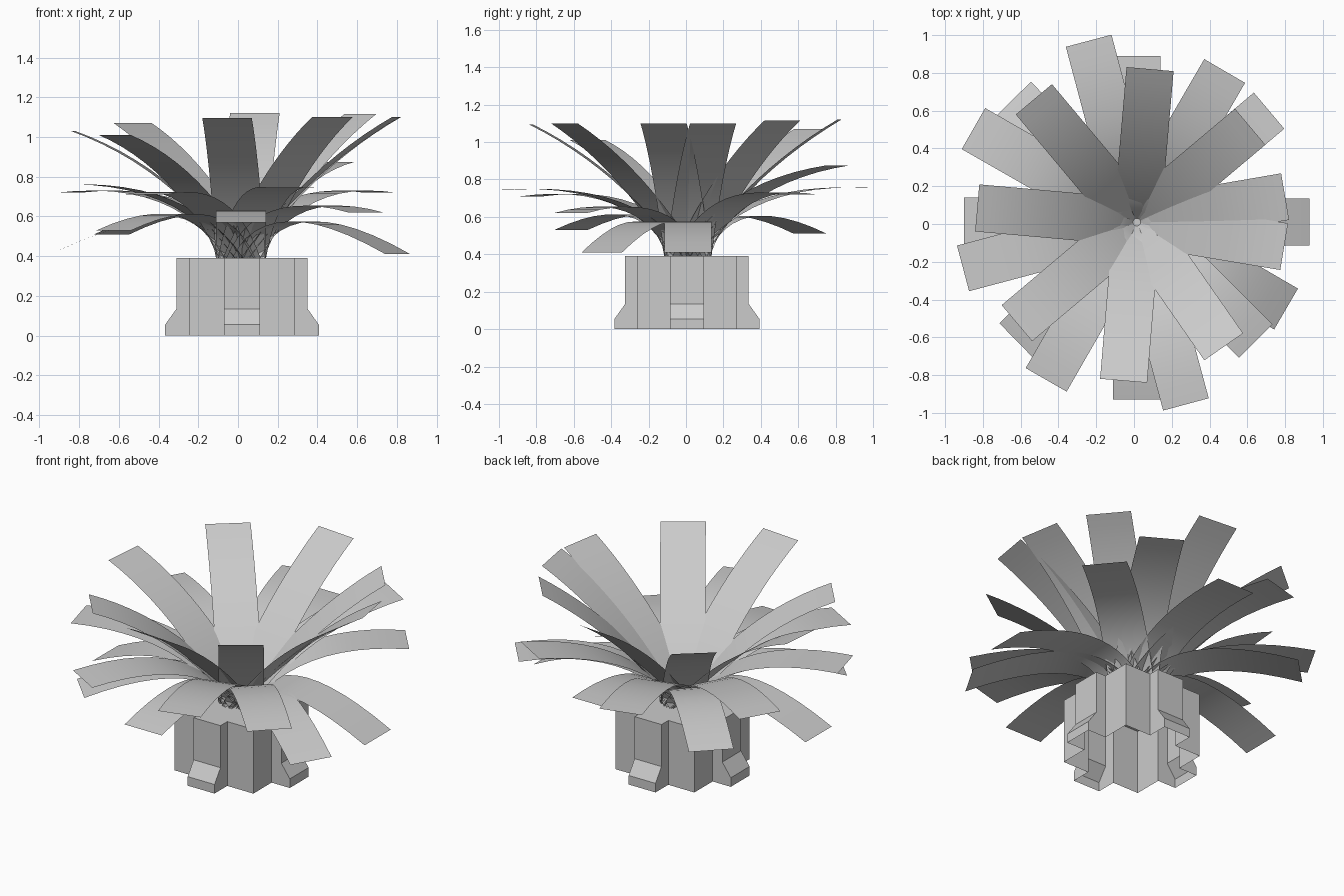
import bpy, bmesh
from math import hypot
from mathutils import Vector

if "Cube" in bpy.data.objects:
    bpy.data.objects.remove(bpy.data.objects["Cube"])

CX, CY = 0.02, 0.005


def make_object(name, bm, smooth=False):
    me = bpy.data.meshes.new(name)
    bm.to_mesh(me)
    bm.free()
    for p in me.polygons:
        p.use_smooth = smooth
    ob = bpy.data.objects.new(name, me)
    bpy.context.collection.objects.link(ob)
    return ob


# Planter: square shell with a rib and flared foot on each side, open below
def planter():
    bm = bmesh.new()
    s, w = 0.265, 0.09
    rings = []
    for z, e in ((0, 0.387), (0.055, 0.387), (0.135, 0.33), (0.39, 0.33)):
        side = [(s, -s), (s, -w), (e, -w), (e, w), (s, w)]
        ring = []
        for q in range(4):
            for x, y in side:
                for _ in range(q):
                    x, y = -y, x
                ring.append(bm.verts.new((CX + x, CY + y, z)))
        rings.append(ring)
    for a, b in zip(rings, rings[1:]):
        n = len(a)
        for i in range(n):
            j = (i + 1) % n
            bm.faces.new((a[i], a[j], b[j], b[i]))
    bm.faces.new(rings[-1])
    make_object("planter", bm)


# Leaf: constant-width strip swept along an arching curve to its tip
def leaf(name, tip, ctrl, width=0.25, steps=12):
    ox, oy = 0.015, 0.01
    dx, dy = tip[0] - ox, tip[1] - oy
    r = hypot(dx, dy)
    d = Vector((dx / r, dy / r, 0))
    side = Vector((-d.y, d.x, 0)) * width / 2
    bm = bmesh.new()
    rows = []
    for i in range(steps + 1):
        t = i / steps
        a, b, c = (1 - t) ** 2, 2 * t * (1 - t), t * t
        rad = a * 0.02 + b * ctrl[0] + c * r
        z = a * 0.39 + b * ctrl[1] + c * tip[2]
        p = Vector((ox, oy, z)) + d * rad
        rows.append((bm.verts.new(p - side), bm.verts.new(p + side)))
    for (a0, a1), (b0, b1) in zip(rows, rows[1:]):
        bm.faces.new((a0, b0, b1, a1))
    make_object(name, bm, smooth=True)


planter()

# Leaf tiers: curve control (radius, height) and leaf tip centres
tiers = {
    "upper_leaf": ((0.36, 0.855), [
        (0.085, 0.82, 1.12), (-0.53, 0.66, 1.07), (-0.83, 0.085, 1.03),
        (-0.62, -0.525, 1.01), (-0.055, -0.83, 1.095), (0.475, -0.65, 1.1),
        (0.795, -0.12, 1.1), (0.8, 0.145, 1.1), (0.615, 0.515, 1.115)]),
    "middle_leaf": ((0.3, 0.79), [
        (-0.24, 0.97, 0.755), (-0.85, 0.505, 0.72), (-0.905, -0.235, 0.76),
        (-0.465, -0.825, 0.71), (0.275, -0.955, 0.745),
        (0.715, 0.6, 0.72), (0.48, 0.81, 0.875)]),
    "lower_leaf": ((0.23, 0.75), [
        (0.015, 0.89, 0.71), (-0.635, 0.665, 0.51), (-0.9, 0.015, 0.43),
        (-0.625, -0.615, 0.53), (0.015, -0.93, 0.57), (0.645, -0.62, 0.62),
        (0.93, 0.01, 0.41), (0.805, -0.45, 0.41)]),
}
for name, (ctrl, tips) in tiers.items():
    for i, tip in enumerate(tips):
        leaf(f"{name}_{i + 1}", tip, ctrl)
